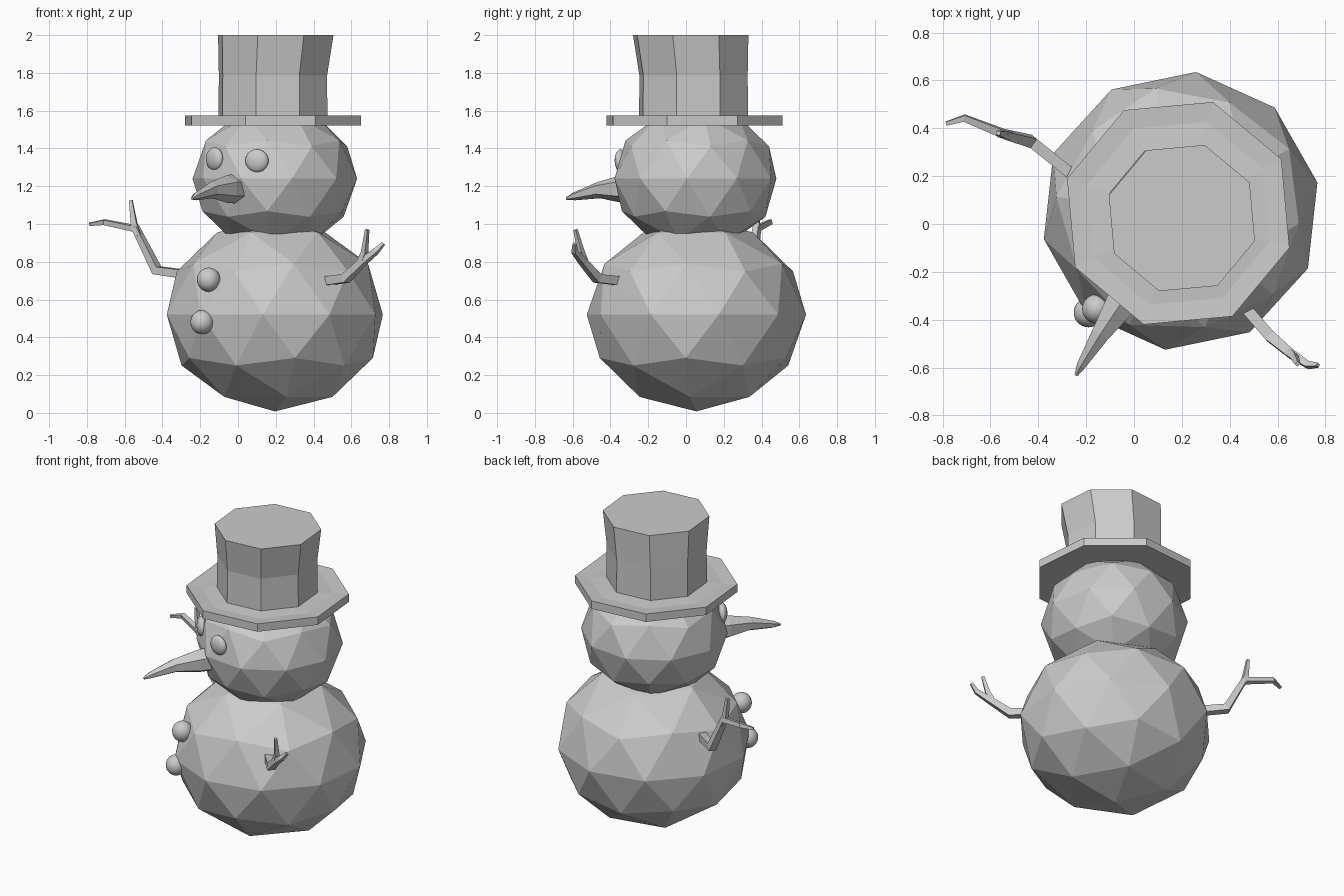
import bpy, bmesh, math
from mathutils import Vector, Matrix

if "Cube" in bpy.data.objects:
    bpy.data.objects.remove(bpy.data.objects["Cube"])


def finish(name, bm):
    bmesh.ops.recalc_face_normals(bm, faces=bm.faces)
    me = bpy.data.meshes.new(name)
    bm.to_mesh(me)
    bm.free()
    ob = bpy.data.objects.new(name, me)
    bpy.context.collection.objects.link(ob)
    return ob


def snowball(name, loc, r, rz, spin):
    bm = bmesh.new()
    mat = (Matrix.Translation(loc) @ Matrix.Rotation(math.radians(spin), 4, 'Z')
           @ Matrix.Diagonal((r, r, rz, 1)))
    bmesh.ops.create_icosphere(bm, subdivisions=2, radius=1, matrix=mat)
    return finish(name, bm)


def pebble(name, loc, scale, spin=0):
    bm = bmesh.new()
    mat = (Matrix.Translation(loc) @ Matrix.Rotation(math.radians(spin), 4, 'Z')
           @ Matrix.Diagonal((*scale, 1)))
    bmesh.ops.create_uvsphere(bm, u_segments=24, v_segments=16, radius=1, matrix=mat)
    for f in bm.faces:
        f.smooth = True
    return finish(name, bm)


def skin(bm, rings):
    """Join equal-sized vertex rings with quads and cap both ends."""
    rings = [[bm.verts.new(p) for p in ring] for ring in rings]
    n = len(rings[0])
    for a, b in zip(rings, rings[1:]):
        for i in range(n):
            j = (i + 1) % n
            bm.faces.new((a[i], a[j], b[j], b[i]))
    bm.faces.new(rings[0][::-1])
    bm.faces.new(rings[-1])


def tube(bm, path, sides, spin=45):
    """Tapered tube through (x, y, z, radius) points."""
    pts = [Vector(p[:3]) for p in path]
    rings = []
    for k, p in enumerate(pts):
        t = (pts[min(k + 1, len(pts) - 1)] - pts[max(k - 1, 0)]).normalized()
        if k == 0:
            u = t.cross(Vector((0, 0, 1))).normalized()
        else:
            u = (u - t * u.dot(t)).normalized()
        v = u.cross(t)
        ring = []
        for i in range(sides):
            a = math.radians(spin) + math.tau * i / sides
            ring.append(p + path[k][3] * (u * math.cos(a) + v * math.sin(a)))
        rings.append(ring)
    skin(bm, rings)


# Snowballs
snowball("body", (0.195, 0.055, 0.52), 0.584, 0.512, 29.7)
snowball("head", (0.195, 0.05, 1.24), 0.438, 0.384, 12)

# Top hat: eight-sided rings of (x, y, z, radius)
hat = [(0.185, 0.045, 1.522, 0.487), (0.185, 0.045, 1.574, 0.487),
       (0.185, 0.045, 1.568, 0.40), (0.185, 0.04, 1.575, 0.302),
       (0.185, 0.04, 1.785, 0.300), (0.2, 0.025, 2.0, 0.320)]
bm = bmesh.new()
skin(bm, [[(x + r * math.cos(math.radians(27.7 + 45 * i)),
            y + r * math.sin(math.radians(27.7 + 45 * i)), z) for i in range(8)]
          for x, y, z, r in hat])
finish("top_hat", bm)

# Eyes and buttons
pebble("eye_right", (0.10, -0.345, 1.335), (0.03, 0.063, 0.061), -103.5)
pebble("eye_left", (-0.124, -0.20, 1.345), (0.03, 0.063, 0.061), -141.7)
pebble("button_upper", (-0.155, -0.355, 0.705), (0.062, 0.062, 0.064))
pebble("button_lower", (-0.19, -0.37, 0.48), (0.062, 0.062, 0.064))

# Carrot nose
bm = bmesh.new()
tube(bm, [(0.04, -0.19, 1.19, 0.085), (-0.06, -0.34, 1.185, 0.073),
          (-0.14, -0.46, 1.18, 0.044), (-0.22, -0.59, 1.147, 0.022),
          (-0.242, -0.632, 1.135, 0.008)], 6, 30)
finish("nose", bm)

# Stick arms, each a main stem plus a twig
arms = {
    "arm_left": ([(-0.25, 0.20, 0.73, 0.033), (-0.43, 0.345, 0.755, 0.033),
                  (-0.54, 0.375, 0.975, 0.025), (-0.71, 0.443, 1.01, 0.019),
                  (-0.785, 0.42, 0.998, 0.011)],
                 [(-0.525, 0.37, 0.94, 0.024), (-0.55, 0.375, 1.0, 0.022),
                  (-0.567, 0.38, 1.125, 0.012)]),
    "arm_right": ([(0.44, -0.32, 0.695, 0.033), (0.57, -0.47, 0.712, 0.033),
                   (0.66, -0.545, 0.80, 0.026), (0.73, -0.59, 0.855, 0.019),
                   (0.77, -0.59, 0.897, 0.011)],
                  [(0.645, -0.535, 0.785, 0.024), (0.67, -0.555, 0.85, 0.020),
                   (0.684, -0.585, 0.97, 0.012)]),
}
for name, paths in arms.items():
    bm = bmesh.new()
    for path in paths:
        tube(bm, path, 4)
    finish(name, bm)
